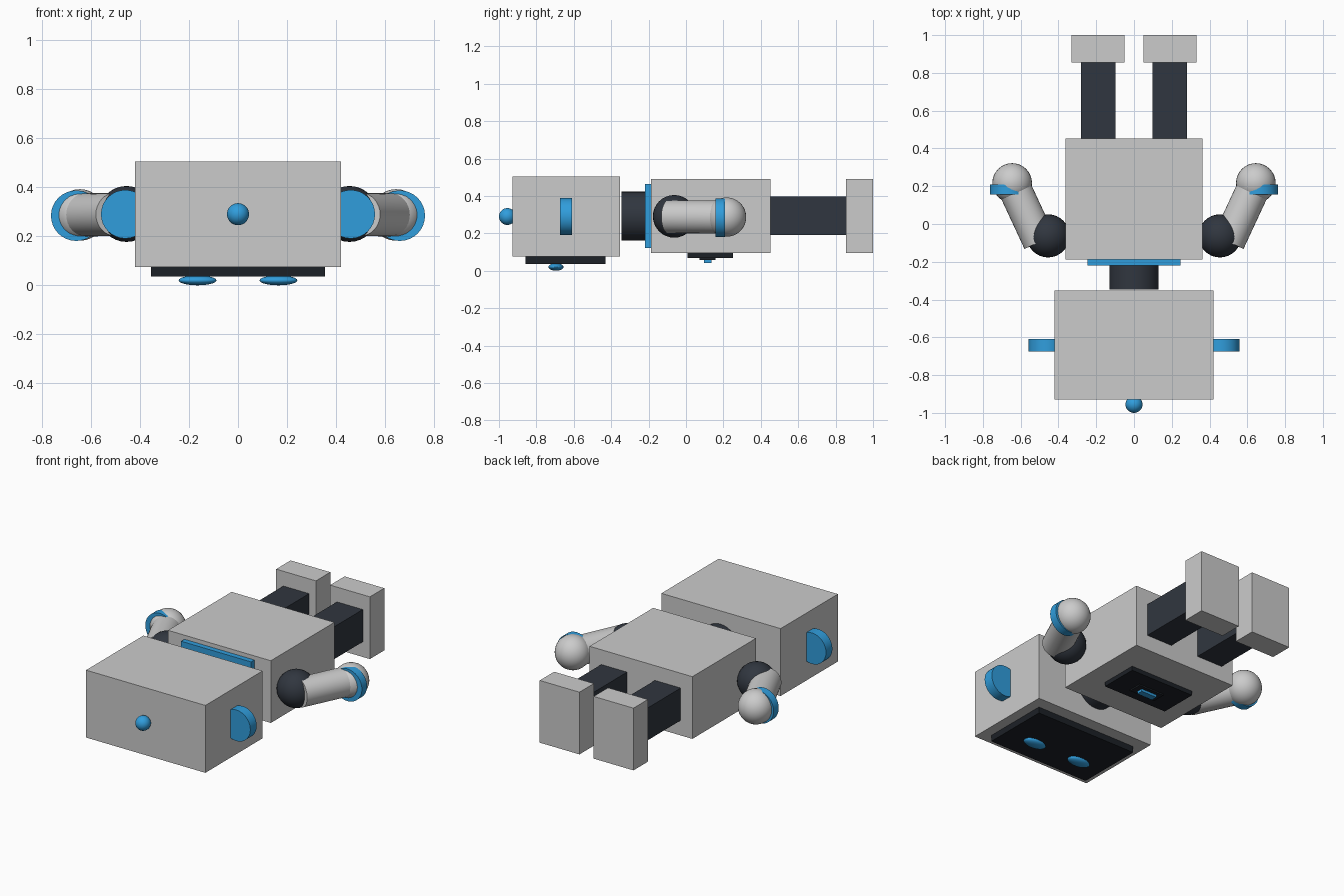
import bpy, math
from mathutils import Vector

if "Cube" in bpy.data.objects:
    bpy.data.objects.remove(bpy.data.objects["Cube"])


def colour(name, rgb):
    m = bpy.data.materials.new(name)
    m.diffuse_color = (*rgb, 1)
    m.use_nodes = True
    m.node_tree.nodes["Principled BSDF"].inputs["Base Color"].default_value = m.diffuse_color
    return m


BLUE = colour("blue", (0.03, 0.34, 0.72))
DARK = colour("dark", (0.03, 0.037, 0.05))
BLACK = colour("black", (0.012, 0.015, 0.02))


def finish(name, mat, smooth=False):
    o = bpy.context.object
    o.name = name
    bpy.ops.object.transform_apply(location=False, rotation=True, scale=True)
    if smooth:
        bpy.ops.object.shade_smooth_by_angle(angle=math.radians(35))
    if mat:
        o.data.materials.append(mat)
    return o


def box(name, x, y, z, mat=None):
    """Box from (min, max) ranges."""
    r = (x, y, z)
    bpy.ops.mesh.primitive_cube_add(size=1, location=[(a + b) / 2 for a, b in r])
    bpy.context.object.scale = [b - a for a, b in r]
    return finish(name, mat)


def ball(name, loc, radii, mat=None):
    bpy.ops.mesh.primitive_uv_sphere_add(segments=32, ring_count=16, radius=1, location=loc)
    bpy.context.object.scale = radii
    return finish(name, mat, True)


def rod(name, a, b, r, mat=None):
    """Cylinder running from a to b."""
    a, b = Vector(a), Vector(b)
    bpy.ops.mesh.primitive_cylinder_add(vertices=32, radius=r, depth=(b - a).length, location=(a + b) / 2)
    bpy.context.object.rotation_euler = (b - a).to_track_quat('Z', 'Y').to_euler()
    return finish(name, mat, True)


# head, lying face down
box("head", (-.42, .42), (-.928, -.352), (.075, .504))
box("face_screen", (-.355, .355), (-.858, -.43), (.036, .08), BLACK)
ball("antenna_tip", (0, -.955, .29), (.045,) * 3, BLUE)
rod("neck", (0, -.346, .292), (0, -.2, .292), .131, DARK)

# torso
box("collar", (-.246, .246), (-.22, -.18), (.123, .464), BLUE)
box("torso", (-.362, .362), (-.187, .453), (.094, .49))
box("chest_panel", (-.225, .225), (.008, .252), (.067, .1), BLACK)
box("chest_slot", (-.09, .09), (.073, .157), (.058, .07), BLACK)
box("chest_light", (-.055, .055), (.095, .135), (.042, .06), BLUE)

# paired parts
for s, side in ((-1, "left"), (1, "right")):
    def span(a, b):
        return tuple(sorted((s * a, s * b)))

    ball(side + "_eye", (s * .165, -.695, .02), (.077, .04, .02), BLUE)
    rod(side + "_ear", (s * .46, -.674, .29), (s * .46, -.61, .29), .099, BLUE)
    ball(side + "_shoulder", (s * .455, -.063, .291), (.114,) * 3, DARK)
    rod(side + "_arm", (s * .5, -.095, .289), (s * .645, .217, .287), .088)
    ball(side + "_hand", (s * .645, .217, .287), (.105,) * 3)
    rod(side + "_cuff", (s * .66, .157, .284), (s * .66, .208, .284), .103, BLUE)
    box(side + "_leg", span(.098, .28), (.44, .87), (.19, .396), DARK)
    box(side + "_foot", span(.05, .33), (.855, 1), (.094, .49))
